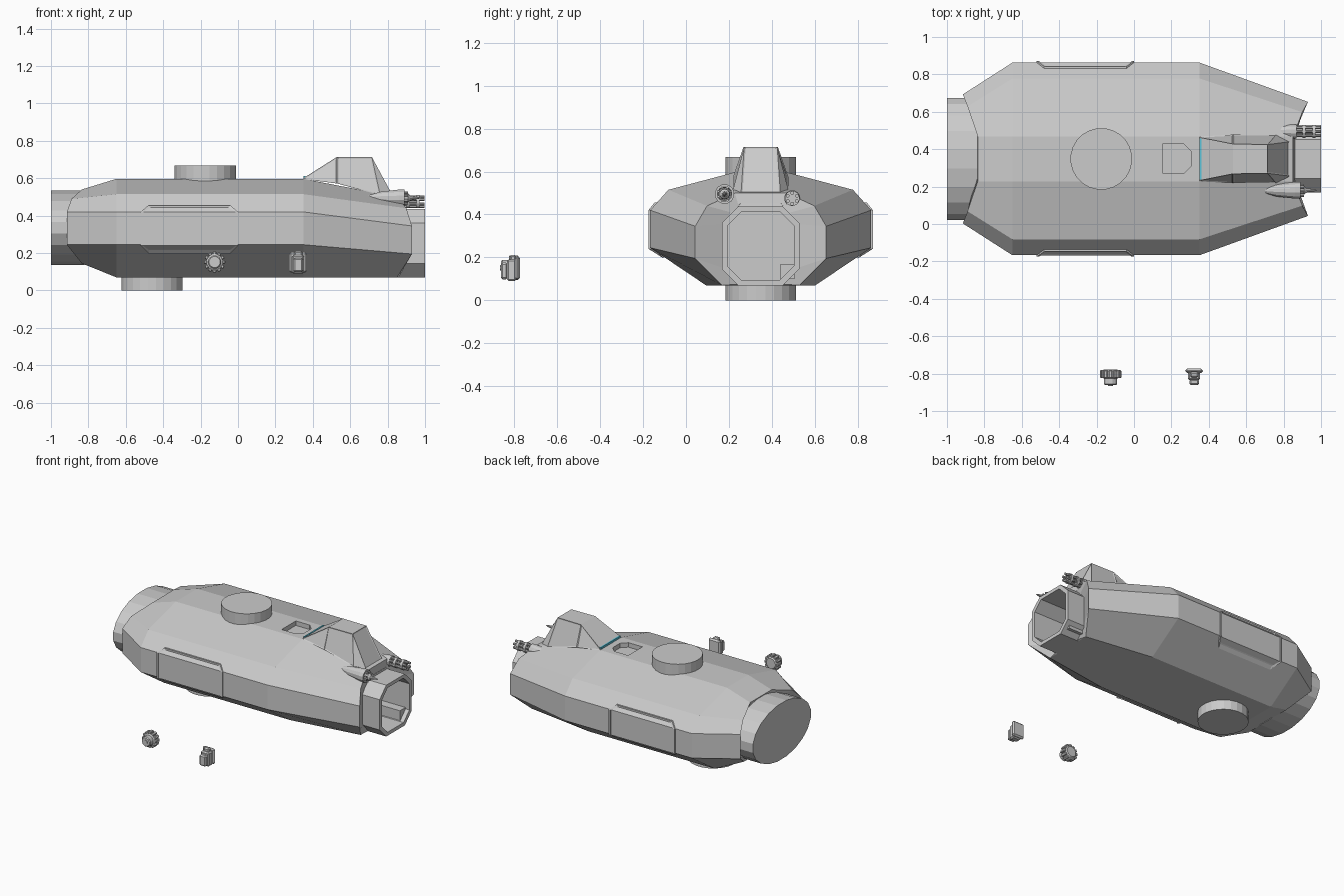
import bpy, bmesh, math
from mathutils import Matrix, Vector

if "Cube" in bpy.data.objects:
    bpy.data.objects.remove(bpy.data.objects["Cube"])

CY = 0.348  # hull centre line


def mesh(name, verts, faces):
    me = bpy.data.meshes.new(name)
    bm = bmesh.new()
    vs = [bm.verts.new(v) for v in verts]
    for f in faces:
        bm.faces.new([vs[i] for i in f])
    bmesh.ops.recalc_face_normals(bm, faces=bm.faces)
    bm.to_mesh(me)
    bm.free()
    ob = bpy.data.objects.new(name, me)
    bpy.context.collection.objects.link(ob)
    return ob


def loft(name, rings, caps=True):
    n, m = len(rings[0]), len(rings)
    verts = [p for r in rings for p in r]
    faces = [(k*n+i, k*n+(i+1) % n, (k+1)*n+(i+1) % n, (k+1)*n+i)
             for k in range(m-1) for i in range(n)]
    if caps:
        faces += [tuple(range(n)), tuple(range((m-1)*n, m*n))]
    else:
        faces += [((m-1)*n+i, (m-1)*n+(i+1) % n, (i+1) % n, i) for i in range(n)]
    return mesh(name, verts, faces)


def circle(n, ry, rz=None, phase=0.5):
    rz = rz or ry
    return [(ry*math.cos(2*math.pi*(i+phase)/n), rz*math.sin(2*math.pi*(i+phase)/n)) for i in range(n)]


def lathe(name, prof, n, loc, axis='X', ratio=1.0):
    rings = []
    for t, r in prof:
        ring = []
        for a, b in circle(n, r, r*ratio):
            p = {'X': (t, a, b), 'Y': (a, t, b), 'Z': (a, b, t)}[axis]
            ring.append(Vector(p) + Vector(loc))
        rings.append(ring)
    return loft(name, rings)


def box(name, x, y, z, bevel=0):
    ob = loft(name, [[(a, y[0], z[0]), (a, y[1], z[0]), (a, y[1], z[1]), (a, y[0], z[1])] for a in x])
    if bevel:
        m = ob.modifiers.new('bevel', 'BEVEL')
        m.width, m.segments = bevel, 1
    return ob


def cut(ob, cutter):
    cutter.hide_render = True
    m = ob.modifiers.new('cut', 'BOOLEAN')
    m.operation, m.object, m.solver = 'DIFFERENCE', cutter, 'EXACT'
    bpy.context.view_layer.objects.active = ob
    bpy.ops.object.modifier_apply(modifier=m.name)
    bpy.data.objects.remove(cutter)


# Hull: stations of (x, half width, z) running from belly to roof, mirrored
stations = [
    [(-.84, .15, .20), (-.84, .28, .27), (-.84, .28, .40), (-.84, .2, .46), (-.84, .08, .50)],
    [(-.835, .19, .145), (-.915, .345, .245), (-.915, .345, .42), (-.89, .28, .49), (-.835, .12, .54)],
    [(-.65, .255, .07), (-.65, .515, .245), (-.65, .515, .42), (-.65, .43, .515), (-.65, .12, .597)],
    [(.35, .255, .07), (.35, .515, .245), (.35, .515, .42), (.35, .43, .515), (.35, .12, .597)],
    [(.85, .18, .07), (.93, .305, .195), (.93, .305, .345), (.90, .25, .44), (.85, .12, .50)],
    [(.86, .11, .075), (.86, .17, .15), (.86, .17, .355), (.86, .14, .41), (.86, .1, .43)],
]
hull = loft('hull', [[(x, CY+w, z) for x, w, z in s] + [(x, CY-w, z) for x, w, z in reversed(s)]
                     for s in stations])


def octagon(x, w, z0, z1, c):
    half = [(w-c, z0), (w, z0+c), (w, z1-c), (w-c, z1)]
    return [(x, CY+a, z) for a, z in half] + [(x, CY-a, z) for a, z in reversed(half)]


# Open nose collar and the cavity behind it
INNER = (.155, .095, .412, .065)
cut(hull, loft('nose_cutter', [octagon(.55, *INNER), octagon(1.1, *INNER)]))
OUTER = (.18, .07, .436, .075)
loft('nose_collar', [octagon(.84, *OUTER), octagon(1.0, *OUTER),
                     octagon(1.0, *INNER), octagon(.84, *INNER)], caps=False)
box('nose_step', (.7, .97), (.44, .505), (.10, .17))

# Roof hatch recess
hatch = [(.155, .27), (.265, .27), (.305, .31), (.305, .39), (.265, .43), (.155, .43)]
cut(hull, loft('hatch_cutter', [[(x, y, z) for x, y in hatch] for z in (.565, .65)]))

# Engine and the two drum turrets
lathe('engine', [(-1.0, .33), (-.82, .33)], 20, (0, CY, .335), 'X', .202/.33)
lathe('top_turret', [(.58, .165), (.667, .165)], 24, (-.175, CY, 0), 'Z')
lathe('belly_turret', [(0, .165), (.09, .165)], 24, (-.46, CY, 0), 'Z')

# Cockpit canopy
bot = [(.35, .12, .595), (.53, .13, .572), (.76, .13, .51), (.86, .105, .437)]
top = [(.352, .115, .602), (.53, .08, .715), (.715, .077, .715), (.858, .095, .45)]
sections = [[(b[0], CY-b[1], b[2]), (b[0], CY+b[1], b[2]), (t[0], CY+t[1], t[2]), (t[0], CY-t[1], t[2])]
            for b, t in zip(bot, top)]
canopy = loft('cockpit', sections)
bm = bmesh.new()
bm.from_mesh(canopy.data)
bm.normal_update()
# Recessed windscreen and side panes
panes = [f for f in bm.faces if f.calc_center_median().z > .57
         and (f.normal.x > .6 or abs(f.normal.y) > .6)]
bmesh.ops.inset_individual(bm, faces=panes, thickness=.01, depth=-.004)
bm.to_mesh(canopy.data)
bm.free()
strip = box('rear_light_strip', (.35, .36), (CY-.11, CY+.11), (.596, .611))
mat = bpy.data.materials.new('cyan')
mat.diffuse_color = (.1, .55, .7, 1)
mat.use_nodes = True
mat.node_tree.nodes["Principled BSDF"].inputs["Base Color"].default_value = mat.diffuse_color
strip.data.materials.append(mat)

# Side doors that wrap over the hull edges, with a raised rim
for s, name in ((-1, 'left_door'), (1, 'right_door')):
    def rows(grow, out):
        x0, x1 = -.52-grow, 0.0+grow
        prof = [(.195-grow, .045, .452-out), (.24, 0, .515), (.42, 0, .515), (.455+grow, .04, .487)]
        return [[(x0+c, CY+s*(w+out), z), (x1-c, CY+s*(w+out), z)] for z, c, w in prof]

    def outline(grow, out):
        r = rows(grow, out)
        return [q[0] for q in r] + [q[1] for q in reversed(r)]
    rings = [outline(0, -.02), outline(0, .008), outline(-.012, .008), outline(-.012, .001)]
    verts = [p for r in rings for p in r]
    faces = [(k*8+i, k*8+(i+1) % 8, k*8+8+(i+1) % 8, k*8+8+i) for k in range(3) for i in range(8)]
    faces += [(24+i, 25+i, 30-i, 31-i) for i in range(3)]
    faces += [(i, 7-i, 6-i, 1+i) for i in range(3)]
    mesh(name, verts, faces)

# Spiked gun beside the cockpit
G = (0, .18, .495)
lathe('spike_gun_body', [(.67, .006), (.76, .034), (.86, .046), (.89, .046), (.89, .034), (.87, .03)], 12, G)
lathe('spike_gun_tip', [(.86, .026), (.91, .024), (.92, .014), (.975, .003)], 10, G)
for i, (a, b) in enumerate(circle(8, .032)):
    lathe(f'spike_gun_rod_{i}', [(.87, .006), (.91, .006)], 6, (0, G[1]+a, G[2]+b))

# Rotary gun on the other side
R = (0, .495, .475)
lathe('rotary_gun_body', [(.72, .006), (.78, .03), (.84, .038), (.87, .038)], 12, R)
for x in (.90, .955):
    lathe('rotary_gun_ring', [(x, .036), (x+.016, .036)], 12, R)
lathe('rotary_gun_core', [(.86, .014), (.97, .014)], 8, R)
for i, (a, b) in enumerate(circle(6, .025)):
    lathe(f'rotary_gun_barrel_{i}', [(.86, .009), (.998, .009)], 8, (0, R[1]+a, R[2]+b))

# Loose ribbed knob in front of the hull
K = (-.125, 0, .152)
lathe('knob_body', [(-.828, .034), (-.82, .046), (-.785, .046), (-.777, .036)], 16, K, 'Y')
lathe('knob_stem', [(-.862, .030), (-.856, .036), (-.82, .036)], 12, K, 'Y')
lathe('knob_pin', [(-.866, .014), (-.85, .014)], 8, K, 'Y')
for i in range(12):
    rib = box(f'knob_rib_{i}', (.04, .057), (-.824, -.781), (-.010, .010), .004)
    rib.matrix_world = Matrix.Translation(K) @ Matrix.Rotation(2*math.pi*i/12, 4, 'Y')

# Loose clip bracket in front of the hull
box('clip_plate', (.274, .368), (-.797, -.773), (.095, .205), .01)
box('clip_stem', (.289, .354), (-.835, -.79), (.09, .19), .008)
box('clip_front', (.296, .347), (-.862, -.83), (.098, .175), .008)
box('clip_tab', (.299, .344), (-.82, -.79), (.18, .212), .008)
